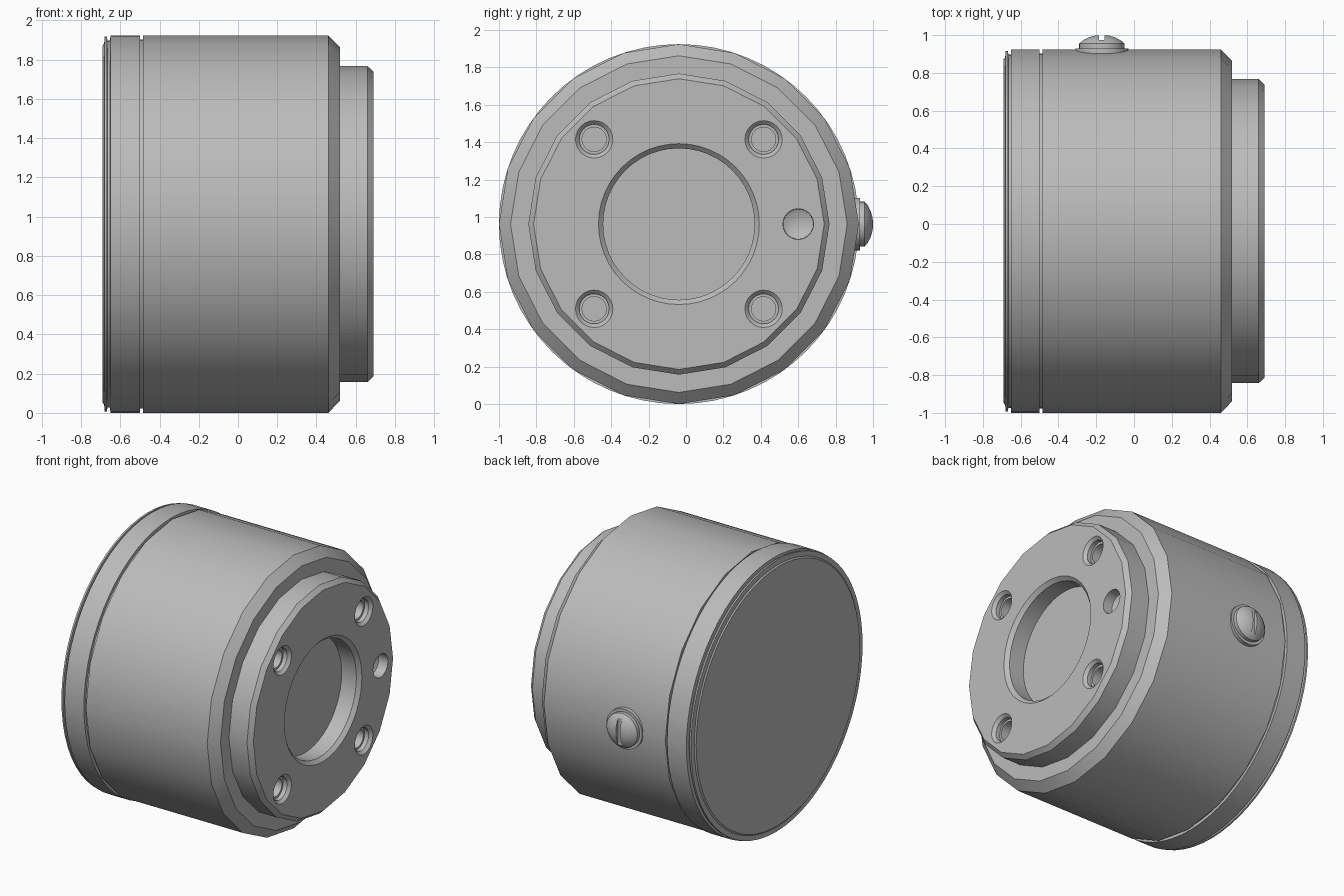
import bpy, bmesh, math
from mathutils import Matrix

if "Cube" in bpy.data.objects:
    bpy.data.objects.remove(bpy.data.objects["Cube"], do_unlink=True)

CY, CZ, R = -0.038, 0.962, 0.962   # axis position and main radius
FRONT = 0.69                       # x of the flange face

grey = bpy.data.materials.new("machined_grey")
grey.use_nodes = True
colour = (0.5, 0.5, 0.5, 1)
grey.diffuse_color = colour
grey.node_tree.nodes["Principled BSDF"].inputs["Base Color"].default_value = colour


def finish(name, bm, matrix):
    """Turn a bmesh into a grey object."""
    bmesh.ops.recalc_face_normals(bm, faces=bm.faces)
    bm.transform(matrix)
    mesh = bpy.data.meshes.new(name)
    bm.to_mesh(mesh)
    bm.free()
    mesh.materials.append(grey)
    obj = bpy.data.objects.new(name, mesh)
    bpy.context.collection.objects.link(obj)
    return obj


def lathe(name, profile, sides, matrix):
    """Revolve (along, radius) points about local x; both ends are capped."""
    bm = bmesh.new()
    rings = []
    for along, r in profile:
        if r == 0:
            rings.append([bm.verts.new((along, 0, 0))] * sides)
            continue
        angles = [2 * math.pi * i / sides for i in range(sides)]
        rings.append([bm.verts.new((along, r * math.cos(a), r * math.sin(a))) for a in angles])
    for a, b in zip(rings, rings[1:]):
        for i in range(sides):
            j = (i + 1) % sides
            corners = list(dict.fromkeys((a[i], a[j], b[j], b[i])))
            bm.faces.new(corners)
    for ring in (rings[0], rings[-1]):
        if ring[0] is not ring[1]:
            bm.faces.new(ring)
    return finish(name, bm, matrix)


def select(obj):
    bpy.ops.object.select_all(action='DESELECT')
    obj.select_set(True)
    bpy.context.view_layer.objects.active = obj


def cut(obj, cutter):
    """Subtract a cutter and remove it."""
    cutter.hide_render = True
    select(obj)
    mod = obj.modifiers.new("cut", 'BOOLEAN')
    mod.operation = 'DIFFERENCE'
    mod.solver = 'EXACT'
    mod.object = cutter
    bpy.ops.object.modifier_apply(modifier=mod.name)
    bpy.data.objects.remove(cutter, do_unlink=True)


axis = Matrix.Translation((0, CY, CZ))

# Rear cap with its rounded rim and two thin grooves
cap = lathe("rear_cap", [
    (-0.69, 0.91), (-0.682, 0.92), (-0.68, 0.955), (-0.668, 0.955), (-0.665, 0.935),
    (-0.652, 0.935), (-0.65, R), (-0.50, R), (-0.50, 0.94), (-0.48, 0.94)], 64, axis)

# Main housing with front chamfer
housing = lathe("housing", [
    (-0.485, R), (0.46, R), (0.52, 0.90), (0.52, 0.5)], 20, axis)

# Front flange, stepped down from the housing
flange = lathe("front_flange", [
    (0.515, 0.805), (0.66, 0.805), (FRONT, 0.777)], 20, axis)


def face_hole(y, z, profile, sides):
    """Cut a round hole into the flange; profile is (depth, radius)."""
    where = Matrix.Translation((FRONT, CY + y, CZ + z))
    points = [(0.02, profile[0][1])] + [(-d, r) for d, r in profile]
    cut(flange, lathe("hole_cutter", points, sides, where))


# Central bore, four stepped bolt holes, one conical locating hole
face_hole(0, 0, [(0, 0.43), (0.025, 0.405), (0.14, 0.405)], 48)
for sy in (-1, 1):
    for sz in (-1, 1):
        face_hole(sy * 0.453, sz * 0.453,
                  [(0, 0.1), (0.02, 0.08), (0.05, 0.08), (0.05, 0.065), (0.13, 0.065)], 24)
face_hole(0.638, 0, [(0, 0.082), (0.07, 0.08), (0.11, 0)], 24)

# Slotted dome screw on the back, with a seat washer
side = Matrix.Translation((-0.17, 0, CZ)) @ Matrix.Rotation(math.pi / 2, 4, 'Z')
seat = lathe("screw_seat", [(0.88, 0.14), (0.93, 0.14)], 32, side)
screw = lathe("screw_head", [
    (0.9, 0.12), (0.955, 0.12), (0.972, 0.1), (0.988, 0.07), (0.998, 0.035), (1.0, 0)], 32, side)
bm = bmesh.new()
bmesh.ops.create_cube(bm, size=1)
slot = finish("slot_cutter", bm,
              Matrix.Translation((-0.17, 1.0, CZ)) @ Matrix.Diagonal((0.03, 0.05, 0.4, 1)))
cut(screw, slot)

for part in (cap, housing, flange, seat, screw):
    select(part)
    bpy.ops.object.shade_smooth_by_angle(angle=math.radians(28))
